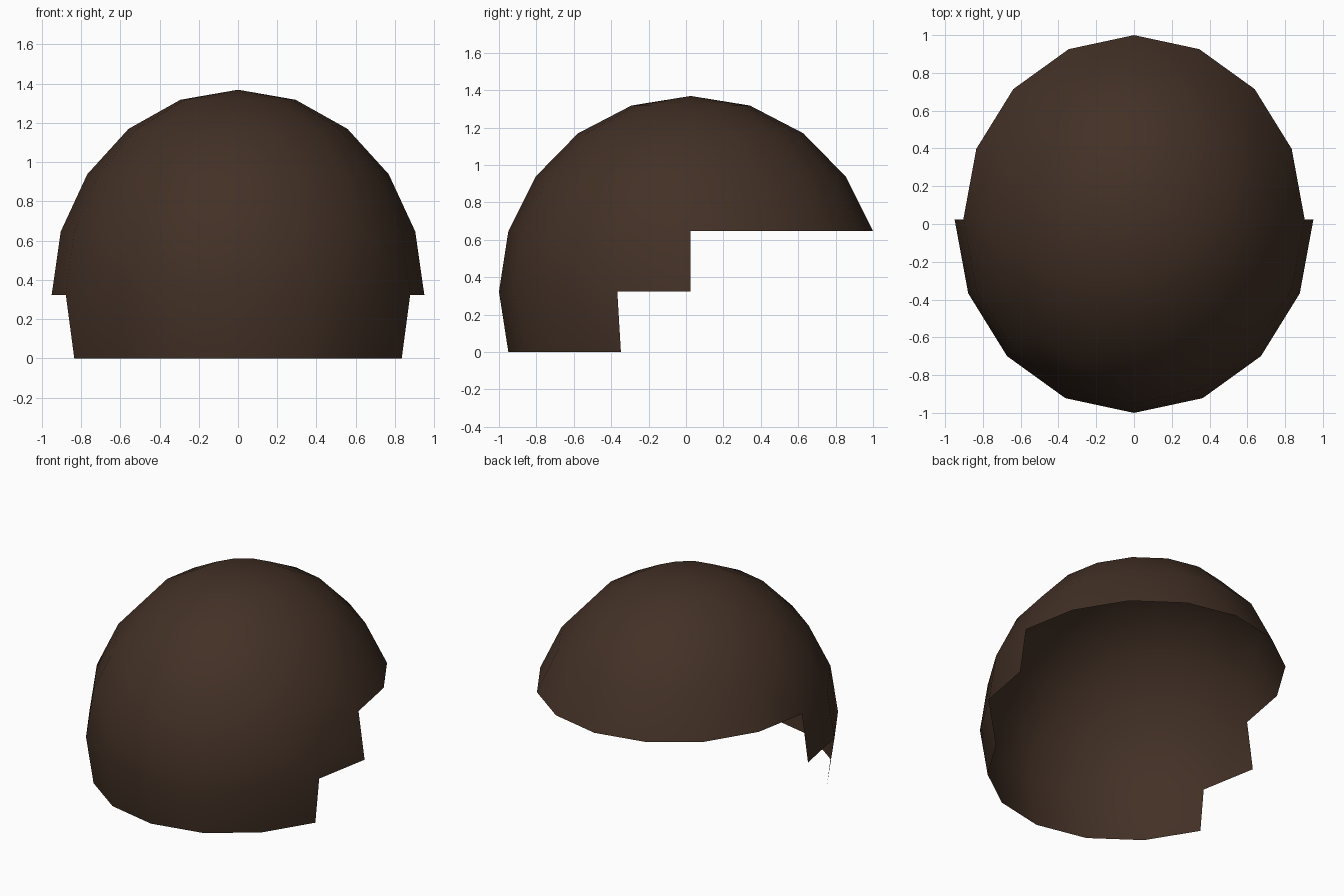
import bpy
import bmesh
from mathutils import Matrix, Vector

cube = bpy.data.objects.get("Cube")
if cube:
    bpy.data.objects.remove(cube, do_unlink=True)

# Proportions of the ellipsoid shell
RADII = Vector((0.95, 1.025, 1.046))
CENTRE = Vector((0, 0.025, 0.323))

# Dark brown material
brown = bpy.data.materials.new("dark_brown")
brown.use_nodes = True
colour = (0.055, 0.030, 0.019, 1)
brown.diffuse_color = colour
brown.node_tree.nodes["Principled BSDF"].inputs["Base Color"].default_value = colour


def is_removed(centre):
    """Stepped cut on the unit sphere: open bottom, then rising towards the back."""
    x, y, z = centre
    if z < -0.32:
        return True                 # open underside
    if z < 0:
        return y > -0.38            # lowest band only covers the front
    if z < 0.3:
        return y > 0                # middle band stops halfway
    return False                    # full dome above


# Open shell: low-poly sphere with the stepped area cut away
bm = bmesh.new()
bmesh.ops.create_uvsphere(bm, u_segments=16, v_segments=10, radius=1)
cut = [f for f in bm.faces if is_removed(f.calc_center_median())]
bmesh.ops.delete(bm, geom=cut, context='FACES')
bmesh.ops.transform(
    bm, verts=bm.verts,
    matrix=Matrix.Translation(CENTRE) @ Matrix.Diagonal(RADII).to_4x4())
for face in bm.faces:
    face.smooth = True

mesh = bpy.data.meshes.new("dome_shell")
bm.to_mesh(mesh)
bm.free()
mesh.materials.append(brown)
shell = bpy.data.objects.new("dome_shell", mesh)
bpy.context.collection.objects.link(shell)
